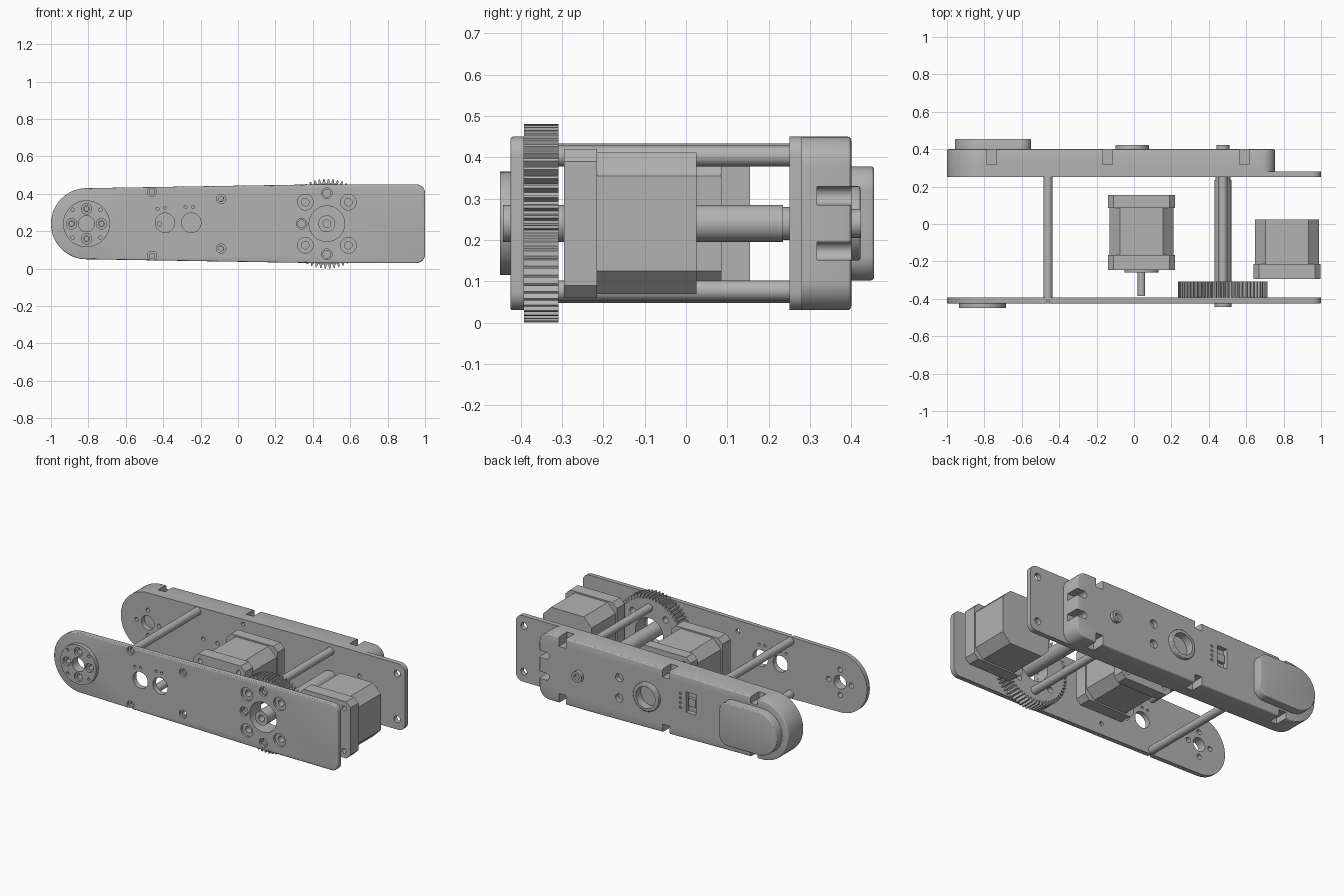
import bpy, bmesh
from math import sin, cos, radians, pi

cube = bpy.data.objects.get("Cube")
if cube:
    bpy.data.objects.remove(cube, do_unlink=True)

grey = bpy.data.materials.new("machined grey")
grey.use_nodes = True
grey.diffuse_color = (0.45, 0.45, 0.45, 1)
grey.node_tree.nodes["Principled BSDF"].inputs["Base Color"].default_value = (0.45, 0.45, 0.45, 1)

Z = 0.24          # height of the arm's centre line
PIVOT = -0.81     # joint axis at the rounded end
HUB = 0.475       # axis of the gear and main shaft
MOTOR = 0.04      # axis of the inner motor


def arc(x, z, r, a0, a1, n=10):
    steps = [radians(a0 + (a1 - a0) * i / n) for i in range(n + 1)]
    return [(x + r * cos(a), z + r * sin(a)) for a in steps]


def circle(x, z, r, n=32):
    return arc(x, z, r, 0, 360, n)[:-1]


def rect(x0, x1, z0, z1):
    return [(x0, z0), (x1, z0), (x1, z1), (x0, z1)]


def octagon(x, half, chamfer):
    c = half - chamfer
    return [(x + a, Z + b) for a, b in ((c, -half), (half, -c), (half, c), (c, half),
                                        (-c, half), (-half, c), (-half, -c), (-c, -half))]


def arm_outline(right, corner):
    h = 0.21
    return (arc(PIVOT, Z, 0.19, 92, 268, 40) + [(0.4, Z - h)]
            + arc(right - corner, Z - h + corner, corner, 270, 360)
            + arc(right - corner, Z + h - corner, corner, 0, 90) + [(0.4, Z + h)])


def prism(name, loops, y0, y1, bevel=0, bevel_y=None):
    """Extrude outlines in the xz plane along y; optionally round one rim."""
    bm = bmesh.new()
    for pts in loops:
        rings = [[bm.verts.new((x, y, z)) for x, z in pts] for y in (y0, y1)]
        bm.faces.new(rings[0])
        bm.faces.new(rings[1][::-1])
        for i in range(len(pts)):
            j = (i + 1) % len(pts)
            bm.faces.new((rings[0][j], rings[0][i], rings[1][i], rings[1][j]))
    bmesh.ops.recalc_face_normals(bm, faces=bm.faces)
    if bevel:
        rim = [e for e in bm.edges if all(abs(v.co.y - bevel_y) < 1e-5 for v in e.verts)]
        bmesh.ops.bevel(bm, geom=rim, offset=bevel, segments=3, profile=0.5, affect='EDGES')
    mesh = bpy.data.meshes.new(name)
    bm.to_mesh(mesh)
    bm.free()
    mesh.materials.append(grey)
    obj = bpy.data.objects.new(name, mesh)
    bpy.context.collection.objects.link(obj)
    return obj


def cut(obj, loops, y0, y1):
    cutter = prism("cutter", loops, y0, y1)
    cutter.hide_render = True
    mod = obj.modifiers.new("cut", 'BOOLEAN')
    mod.operation, mod.solver, mod.object = 'DIFFERENCE', 'EXACT', cutter
    bpy.context.view_layer.objects.active = obj
    bpy.ops.object.modifier_apply(modifier=mod.name)
    bpy.data.objects.remove(cutter, do_unlink=True)


def holes(spots, r):
    return [circle(x, z, r, 24) for x, z in spots]


def around(x, r, start=0, count=4):
    return [(x + r * cos(start + 2 * pi * i / count), Z + r * sin(start + 2 * pi * i / count))
            for i in range(count)]


joint_screws = around(PIVOT, 0.08)
joint_pins = around(PIVOT, 0.105, pi / 4)
edge_screws = [(x, Z + s * d) for x, d in ((-0.46, 0.172), (-0.09, 0.132)) for s in (-1, 1)]
hub_bolts = around(HUB, 0.163, pi / 4)
hub_screws = [(HUB, Z + 0.163), (HUB, Z - 0.163), (HUB - 0.135, Z)]

# Front side plate with counterbored screws and round openings
front = prism("front_plate", [arm_outline(1.0, 0.045)], -0.425, -0.392, 0.007, -0.425)
cut(front, holes(hub_bolts, 0.042) + holes(hub_screws, 0.028) + holes(edge_screws, 0.025), -0.45, -0.41)
cut(front, holes(hub_bolts + hub_screws, 0.02) + holes(edge_screws, 0.014)
    + holes(joint_screws, 0.016) + [circle(HUB, Z, 0.095), circle(PIVOT, Z, 0.043),
                                  circle(-0.39, Z + 0.005, 0.052), circle(-0.25, Z + 0.005, 0.052)],
    -0.5, -0.3)
cut(front, holes([(-0.43, 0.32), (-0.39, 0.325), (-0.28, 0.33), (-0.24, 0.33)], 0.008), -0.5, -0.3)

# Joint disc on the front plate
disc = prism("joint_disc", [circle(PIVOT, Z, 0.125, 48)], -0.45, -0.424)
cut(disc, holes(joint_screws, 0.028) + holes(joint_pins, 0.009), -0.5, -0.435)
cut(disc, holes(joint_screws, 0.016) + [circle(PIVOT, Z, 0.043)], -0.5, -0.4)

# Rear side plate
rear = prism("rear_plate", [arm_outline(1.0, 0.045)], 0.25, 0.281)
cut(rear, holes([(0.945, Z + 0.145), (0.945, Z - 0.145)], 0.022)
    + holes([(-0.42, Z), (-0.32, Z), (-0.14, 0.41), (-0.14, 0.07), (0.68, 0.3), (0.68, 0.18)], 0.012)
    + holes(joint_screws, 0.012) + [circle(PIVOT, Z, 0.045)], 0.2, 0.3)

# Rear cover with screw notches around its rim
cover = prism("rear_cover", [arm_outline(0.755, 0.07)], 0.281, 0.40, 0.01, 0.40)
notches = []
for x in (-0.76, -0.14, 0.59):
    notches += [rect(x - 0.025, x + 0.025, 0.39, 0.6), rect(x - 0.025, x + 0.025, -0.1, 0.09)]
for z in (0.307, 0.173):
    notches.append(arc(0.705, z, 0.022, 90, 270) + [(0.9, z - 0.022), (0.9, z + 0.022)])
cut(cover, notches, 0.317, 0.5)
cut(cover, holes([(0.19, 0.305), (0.19, 0.175)], 0.026)
    + [circle(-0.01, Z, 0.07), rect(-0.35, -0.28, 0.21, 0.34)], 0.37, 0.5)
cut(cover, holes([(-0.24, z) for z in (0.23, 0.26, 0.29, 0.32)], 0.008), 0.39, 0.5)
prism("cover_switch", [rect(-0.34, -0.29, 0.25, 0.3)], 0.365, 0.39)

# Raised cap over the rear joint
cap = (arc(-0.82, Z, 0.138, 90, 270, 28) + arc(-0.61, Z - 0.078, 0.06, 270, 360)
       + arc(-0.61, Z + 0.078, 0.06, 0, 90))
prism("joint_cap", [cap], 0.398, 0.455, 0.008, 0.455)

# Round collar and shaft end on the cover
collar = prism("cover_collar", [circle(-0.01, Z, 0.09, 48)], 0.395, 0.422, 0.006, 0.422)
cut(collar, [circle(-0.01, Z, 0.068, 48)], 0.35, 0.5)
tip = prism("shaft_end", [circle(HUB, Z, 0.035)], 0.395, 0.423)
cut(tip, [circle(HUB, Z, 0.018)], 0.405, 0.5)

# Drive gear
TEETH = 60
profile = []
for i in range(TEETH):
    for offset, r in ((0, 0.218), (0.32, 0.218), (0.5, 0.24), (0.78, 0.24)):
        a = 2 * pi * (i + offset) / TEETH
        profile.append((HUB + r * cos(a), Z + r * sin(a)))
gear = prism("drive_gear", [profile], -0.392, -0.308)
cut(gear, [circle(HUB, Z, 0.097)] + holes(hub_bolts, 0.02), -0.5, -0.2)

# Hollow main shaft
shaft = prism("main_shaft", [circle(HUB, Z, 0.045)], -0.443, 0.235)
cut(shaft, [circle(HUB, Z, 0.02)], -0.5, -0.35)
prism("shaft_journal", [circle(HUB, Z, 0.04)], 0.234, 0.252)

# Spacer rods between the plates
for x, d, label in ((-0.46, 0.168, "tip"), (HUB, 0.163, "gear")):
    for s, side in ((1, "upper"), (-1, "lower")):
        prism(f"{side}_{label}_rod", [circle(x, Z + s * d, 0.025, 24)], -0.393, 0.252)


# Motors: chamfered bodies with larger end flanges
def motor(name, x, body, flanges):
    prism(name + "_body", [octagon(x, 0.171, 0.056)], *body)
    for i, (y0, y1) in enumerate(flanges):
        flange = prism(f"{name}_flange_{i + 1}", [octagon(x, 0.18, 0.03)], y0, y1)
        face = y0 if i == 0 else y1
        cut(flange, holes(around(x, 0.192, pi / 4), 0.015), face - 0.04, face + 0.04)


motor("inner_motor", MOTOR, (-0.17, 0.09), [(-0.245, -0.165), (0.085, 0.155)])
motor("end_motor", 0.818, (-0.22, 0.025), [(-0.295, -0.215)])
prism("motor_boss", [circle(MOTOR, Z, 0.092, 48)], -0.26, -0.244)
prism("motor_shaft", [circle(MOTOR, Z, 0.02, 24)], -0.385, -0.255)

# Shade round surfaces smoothly, keep crisp edges
for obj in bpy.context.scene.objects:
    obj.select_set(obj.type == 'MESH')
bpy.context.view_layer.objects.active = gear
bpy.ops.object.shade_smooth_by_angle(angle=radians(25))
